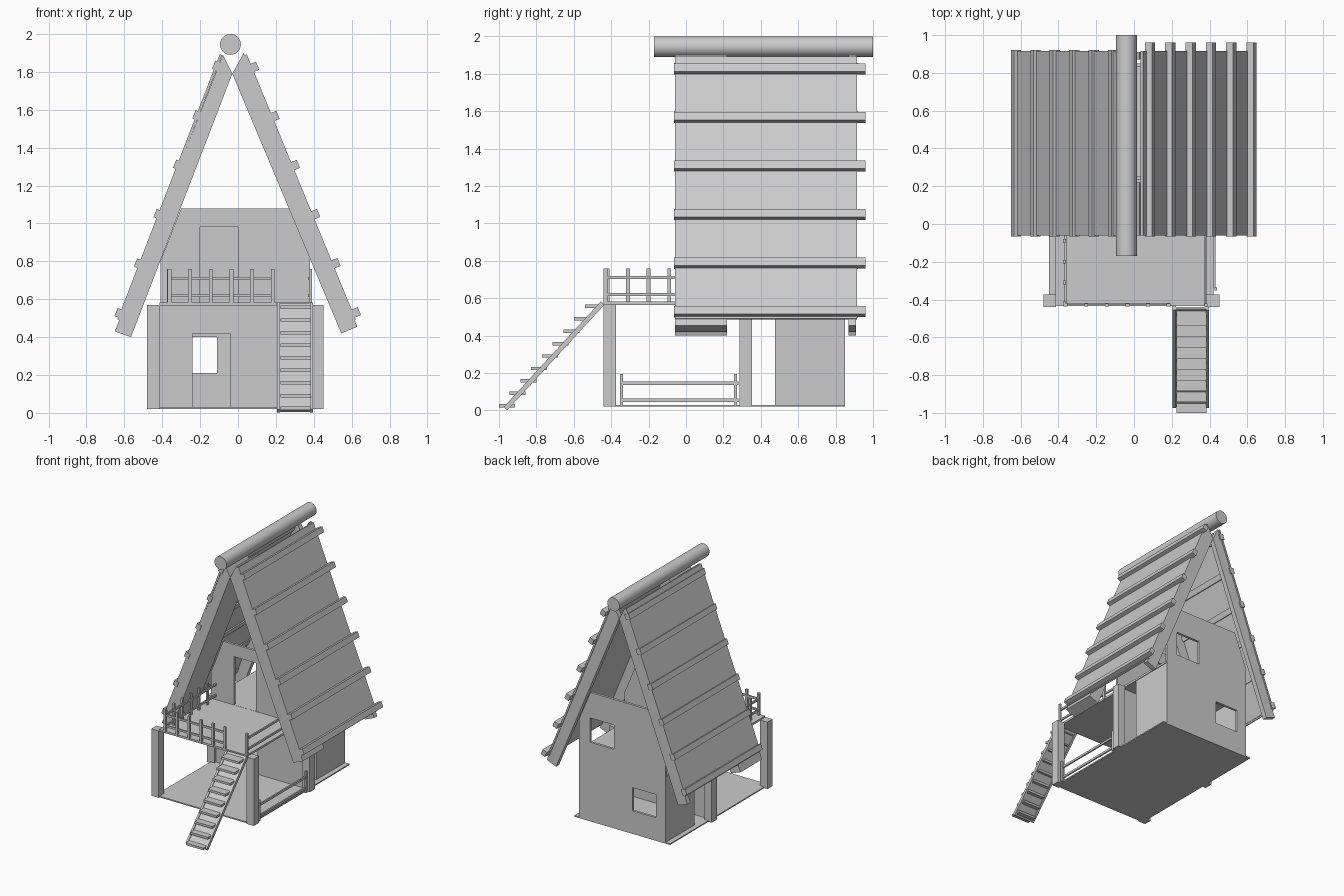
import bpy, bmesh, math
from mathutils import Vector, Matrix

if "Cube" in bpy.data.objects:
    bpy.data.objects.remove(bpy.data.objects["Cube"])


def prism(name, pts, y0, y1):
    """Extrude an x-z outline along y."""
    bm = bmesh.new()
    a = [bm.verts.new((x, y0, z)) for x, z in pts]
    b = [bm.verts.new((x, y1, z)) for x, z in pts]
    bm.faces.new(a)
    bm.faces.new(b[::-1])
    n = len(pts)
    for i in range(n):
        bm.faces.new((a[i], b[i], b[(i + 1) % n], a[(i + 1) % n]))
    bmesh.ops.recalc_face_normals(bm, faces=bm.faces)
    me = bpy.data.meshes.new(name)
    bm.to_mesh(me)
    bm.free()
    ob = bpy.data.objects.new(name, me)
    bpy.context.collection.objects.link(ob)
    return ob


def box(name, x0, x1, y0, y1, z0, z1):
    return prism(name, [(x0, z0), (x1, z0), (x1, z1), (x0, z1)], y0, y1)


def strip(name, p, q, width, y0, y1):
    """Flat board following the x-z line p-q, centred on it."""
    p, q = Vector(p), Vector(q)
    d = (q - p).normalized()
    n = Vector((-d.y, d.x)) * width / 2
    return prism(name, [p + n, q + n, q - n, p - n], y0, y1)


def cut(ob, x0, x1, z0, z1, y0, y1):
    c = box(ob.name + "_cutter", x0, x1, y0, y1, z0, z1)
    c.hide_render = True
    c.hide_set(True)
    m = ob.modifiers.new("opening", "BOOLEAN")
    m.operation, m.solver, m.object = "DIFFERENCE", "EXACT", c


# Floors and posts
box("ground_floor", -0.45, 0.42, -0.43, 0.85, 0.02, 0.03)
box("deck", -0.415, 0.385, -0.435, 0.84, 0.565, 0.582)
for px in (-0.48, 0.385):
    for py in (-0.44, 0.285):
        box("post", px, px + 0.067, py, py + 0.067, 0.02, 0.57)

# Walls: full-height back, ground-floor front and sides, set-forward upper front
gable = [(0.38, 0.83), (0.275, 1.08), (-0.30, 1.08), (-0.41, 0.80)]
back = prism("back_wall", [(-0.41, 0.02), (0.38, 0.02)] + gable, 0.83, 0.85)
cut(back, -0.32, -0.11, 0.21, 0.40, 0.78, 0.9)
cut(back, 0.06, 0.28, 0.67, 0.87, 0.78, 0.9)
lower = box("lower_front_wall", -0.42, 0.39, 0.305, 0.325, 0.02, 0.57)
cut(lower, -0.24, -0.04, 0.0, 0.42, 0.25, 0.38)
upper = prism("upper_front_wall", [(-0.41, 0.57), (0.38, 0.57)] + gable, 0.235, 0.255)
cut(upper, -0.20, 0.0, 0.583, 0.98, 0.18, 0.3)
for sx in (-0.41, 0.362):
    box("lower_side_wall", sx, sx + 0.018, 0.475, 0.84, 0.02, 0.57)

# Roof slopes: wide front rafters, narrow back rafters, thin panel, battens
slopes = {
    "left": ([(-0.03, 1.79), (-0.565, 0.40), (-0.65, 0.43), (-0.08, 1.89)],
             (-0.09, 1.89), (-0.63, 0.49), (-0.11, 1.83), (-0.625, 0.525), 0.92),
    "right": ([(-0.03, 1.79), (0.545, 0.42), (0.63, 0.455), (0.03, 1.90)],
              (0.04, 1.89), (0.615, 0.49), (0.085, 1.825), (0.622, 0.53), 0.96),
}
for side, (raft, p, q, b0, b1, yend) in slopes.items():
    prism(side + "_front_rafter", raft, -0.06, 0.22)
    prism(side + "_back_rafter", raft, 0.87, 0.91)
    strip(side + "_roof_panel", p, q, 0.014, -0.06, 0.915)
    d = (Vector(b1) - Vector(b0)).normalized()
    for i in range(6):
        c = Vector(b0).lerp(Vector(b1), i / 5)
        strip(side + "_batten", c - d * 0.023, c + d * 0.023, 0.04, -0.065, yend)

# Ridge log
bpy.ops.mesh.primitive_cylinder_add(vertices=32, radius=0.055, depth=1.17,
                                    location=(-0.04, 0.415, 1.945),
                                    rotation=(math.pi / 2, 0, 0))
bpy.context.object.name = "ridge_log"
bpy.ops.object.shade_smooth_by_angle()

# Deck railings: front, left and right
for z in (0.62, 0.71):
    box("front_rail", -0.37, 0.19, -0.43, -0.418, z - 0.008, z + 0.008)
    box("left_rail", -0.37, -0.358, -0.43, 0.24, z - 0.008, z + 0.008)
    box("right_rail", 0.37, 0.382, -0.43, 0.24, z - 0.008, z + 0.008)
for i in range(6):
    x = -0.362 + 0.109 * i
    box("front_baluster", x - 0.01, x + 0.01, -0.438, -0.422, 0.57, 0.76)
    y = -0.42 + 0.11 * i
    box("left_baluster", -0.376, -0.36, y - 0.01, y + 0.01, 0.57, 0.76)
for y in (-0.43, 0.1):
    box("right_baluster", 0.374, 0.39, y - 0.01, y + 0.01, 0.57, 0.76)

# Ground-level side fence
for z in (0.055, 0.145):
    box("fence_rail", 0.42, 0.432, -0.34, 0.28, z - 0.009, z + 0.009)
for y in (-0.345, 0.265):
    box("fence_post", 0.425, 0.44, y - 0.008, y + 0.008, 0.02, 0.195)

# Stair: sloping plank with side stringers and treads
def slope_board(name, x0, x1, t):
    ob = strip(name, (-0.965, 0.01), (-0.445, 0.575), t, x0, x1)
    ob.data.transform(Matrix(((0, 1, 0, 0), (1, 0, 0, 0), (0, 0, 1, 0), (0, 0, 0, 1))))
    ob.data.flip_normals()
    return ob


slope_board("stair_plank", 0.215, 0.385, 0.012)
for x in (0.205, 0.38):
    slope_board("stair_stringer", x, x + 0.017, 0.026)
for i in range(9):
    y, z = -1.0 + 0.0575 * i, 0.025 + 0.0665 * i
    box("tread", 0.225, 0.385, y, y + 0.085, z - 0.009, z + 0.009)
